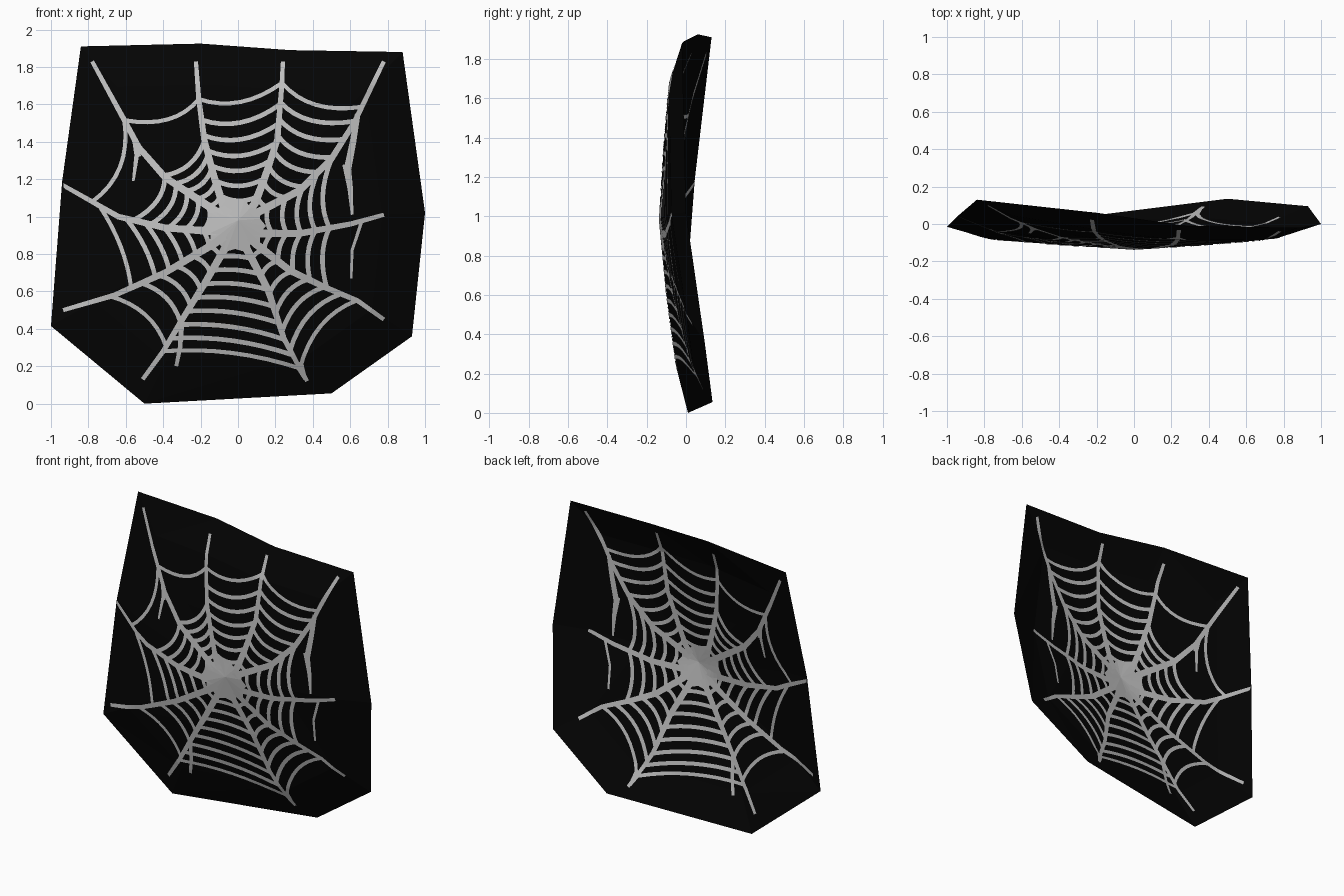
import bpy, math
from mathutils import Vector
from mathutils.bvhtree import BVHTree

if "Cube" in bpy.data.objects:
    bpy.data.objects.remove(bpy.data.objects["Cube"])


def material(name, v):
    m = bpy.data.materials.new(name)
    m.diffuse_color = (v, v, v, 1)
    m.use_nodes = True
    m.node_tree.nodes["Principled BSDF"].inputs["Base Color"].default_value = m.diffuse_color
    return m


def make_object(name, verts, faces, mat):
    me = bpy.data.meshes.new(name)
    me.from_pydata([tuple(v) for v in verts], [], faces)
    me.materials.append(mat)
    me.update()
    ob = bpy.data.objects.new(name, me)
    bpy.context.collection.objects.link(ob)
    return ob


black = material("black", 0.0012)
grey = material("silk grey", 0.52)

# Backing sheet: shallow faceted cone, ten sides, two inner rings
# rim point x, y, z and how far the outer ring has bent back (0..1)
apex = Vector((0, -0.135, 0.98))
rim = [(-0.84, 0.13, 1.91, .68), (-0.2, 0.06, 1.925, .5), (0.28, -0.01, 1.89, .42),
       (0.88, -0.02, 1.88, .42), (1.0, 0.0, 1.02, .45), (0.93, 0.095, 0.36, .6),
       (0.5, 0.135, 0.055, .62), (-0.5, 0.01, 0.0, .6), (-1.0, -0.015, 0.415, .45),
       (-0.94, 0.045, 1.19, .55)]
N = len(rim)
sheet_v = [apex]
for t, scale in ((0.4, 0.43), (0.77, 1), (1, None)):
    for x, y, z, bend in rim:
        f = bend * scale if scale else 1
        sheet_v.append(Vector((x * t, apex.y + (y - apex.y) * f, apex.z + (z - apex.z) * t)))
sheet_f = [(0, 1 + i, 1 + (i + 1) % N) for i in range(N)]
for k in range(2):
    a, b = 1 + k * N, 1 + (k + 1) * N
    for i in range(N):
        j = (i + 1) % N
        sheet_f += [(a + i, b + j, a + j), (a + i, b + i, b + j)]
sheet = make_object("backing_sheet", sheet_v, sheet_f, black)
if sheet.data.polygons[0].normal.y > 0:
    sheet.data.flip_normals()
bvh = BVHTree.FromPolygons(sheet_v, sheet_f)


def on_sheet(p):
    """Drop a front-view point (x, z) onto the sheet."""
    hit = bvh.ray_cast(Vector((p[0], -2, p[1])), Vector((0, 1, 0)))[0]
    return hit or bvh.find_nearest(Vector((p[0], 0, p[1])))[0]


LIFT = 0.003
web_v, web_f = [], []


def ribbon(path, w0, w1):
    """Thin flat strand along a front-view path, on both sides of the sheet."""
    pts = [Vector(path[0])]
    for a, b in zip(path, path[1:]):
        a, b = Vector(a), Vector(b)
        n = max(1, math.ceil((b - a).length / 0.03))
        pts += [a.lerp(b, k / n) for k in range(1, n + 1)]
    base = len(web_v)
    last = len(pts) - 1
    for i, p in enumerate(pts):
        d = (pts[min(i + 1, last)] - pts[max(i - 1, 0)]).normalized()
        h = Vector((-d.y, d.x)) * (w0 + (w1 - w0) * i / last) / 2
        for q in (p + h, p - h):
            s = on_sheet(q)
            for off in (-LIFT, LIFT):
                web_v.append(s + Vector((0, off, 0)))
    for i in range(last):
        a, b = base + 4 * i, base + 4 * i + 4
        web_f.append((a, a + 2, b + 2, b))
        web_f.append((a + 1, b + 1, b + 3, a + 3))


# Spokes, from hub to tip, clockwise from the upper left
C = Vector((0, 0.95))
spokes = [
    [(-.12, 1.03), (-.39, 1.21), (-.53, 1.37), (-.61, 1.52), (-.78, 1.83)],
    [(-.08, 1.06), (-.13, 1.22), (-.18, 1.41), (-.21, 1.63), (-.225, 1.83)],
    [(.09, 1.07), (.14, 1.2), (.21, 1.41), (.235, 1.71), (.24, 1.83)],
    [(.1, 1.02), (.33, 1.14), (.5, 1.31), (.62, 1.5), (.78, 1.83)],
    [(.12, .91), (.33, .91), (.6, .96), (.78, 1.01)],
    [(.1, .85), (.28, .71), (.47, .62), (.64, .55), (.78, .45)],
    [(.05, .82), (.16, .61), (.245, .35), (.33, .19), (.37, .12)],
    [(-.07, .83), (-.18, .64), (-.28, .48), (-.4, .28), (-.51, .13)],
    [(-.12, .86), (-.39, .7), (-.66, .58), (-.935, .5)],
    [(-.12, .92), (-.39, .94), (-.64, 1.0), (-.78, 1.08), (-.94, 1.17)],
]
for s in spokes:
    ribbon([C.lerp(Vector(s[0]), 0.6)] + s, 0.044, 0.022)


def at_radius(spoke, r):
    """Point of a spoke at distance r from the hub centre."""
    prev = C
    for p in map(Vector, spoke):
        r0, r1 = (prev - C).length, (p - C).length
        if r <= r1:
            return prev.lerp(p, (r - r0) / (r1 - r0))
        prev = p
    return prev


def strand(i, ra, rb, sag, w):
    a, b = at_radius(spokes[i], ra), at_radius(spokes[(i + 1) % N], rb)
    m = (a + b) / 2
    m += (C - m).normalized() * (b - a).length * sag * 2
    ribbon([a * (1 - t) ** 2 + m * 2 * t * (1 - t) + b * t * t for t in
            [k / 8 for k in range(9)]], w, w)


# Cross strands per sector: outer pair (0 = torn away), second pair, inner count, sag
sectors = [
    (.83, .71, .48, .49, 5, .15), (.71, .80, .60, .69, 6, .13), (.80, .92, .70, .84, 7, .14),
    (0, 0, .62, .49, 5, .12), (0, 0, .49, .58, 5, .10), (.75, .83, .66, .72, 6, .13),
    (.83, .78, .75, .70, 7, .05), (.75, .78, .60, .60, 5, .13), (.66, .75, .52, .60, 5, .06),
    (.79, .83, .56, .47, 5, .15)]
for i, (oa, ob, sa, sb, n, sag) in enumerate(sectors):
    if oa:
        strand(i, oa, ob, sag, 0.022)
    for k in range(n):
        t = k / (n - 1)
        strand(i, sa + (0.19 - sa) * t, sb + (0.19 - sb) * t, sag, 0.025)

# Torn, hanging threads
ribbon([(-.57, 1.45), (-.55, 1.4), (-.535, 1.32)], 0.025, 0.035)
ribbon([(-.54, 1.34), (-.56, 1.19)], 0.026, 0.014)
ribbon([(.64, 1.55), (.615, 1.4), (.585, 1.25)], 0.03, 0.04)
ribbon([(.58, 1.28), (.6, 1.15), (.61, 1.01)], 0.045, 0.014)
ribbon([(.66, .97), (.61, .82), (.605, .67)], 0.018, 0.014)
ribbon([(-.3, .45), (-.31, .3), (-.33, .2)], 0.03, 0.02)
ribbon([(.33, .2), (.36, .13)], 0.045, 0.02)

# Solid hub patch, a fan on both sides of the sheet
for off in (-LIFT, LIFT):
    base = len(web_v)
    web_v.append(apex + Vector((0, off, 0)))
    M = 20
    for k in range(M):
        ang = 2 * math.pi * k / M
        r = 0.165 if k % 2 else 0.14
        p = (-0.015 + r * math.sin(ang), 0.95 + r * math.cos(ang) * 0.88)
        web_v.append(on_sheet(p) + Vector((0, off, 0)))
    for k in range(M):
        f = (base, base + 1 + k, base + 1 + (k + 1) % M)
        web_f.append(f[::-1] if off > 0 else f)

make_object("web_strands", web_v, web_f, grey)
